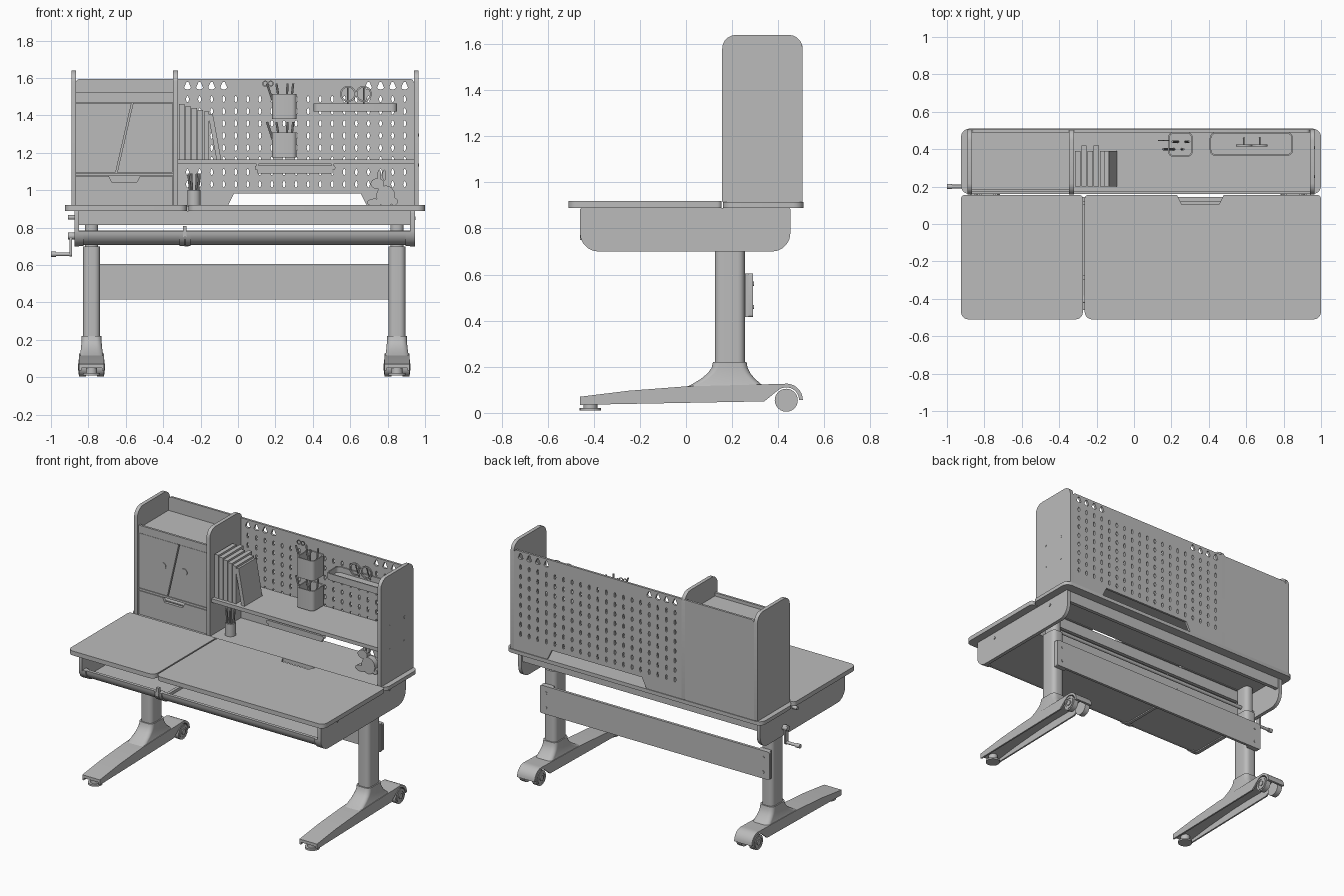
import bpy, bmesh, math
from mathutils import Vector

cube = bpy.data.objects.get("Cube")
if cube:
    bpy.data.objects.remove(cube)
material = bpy.data.materials.new("plain grey")
material.use_nodes = True
material.diffuse_color = (.5, .5, .5, 1)
material.node_tree.nodes["Principled BSDF"].inputs["Base Color"].default_value = material.diffuse_color
parts = []

def add(name, mesh):
    mesh.materials.clear()
    mesh.materials.append(material)
    part = bpy.data.objects.new(name, mesh)
    bpy.context.collection.objects.link(part)
    parts.append(part)

def from_bmesh(name, bm):
    bmesh.ops.recalc_face_normals(bm, faces=bm.faces[:])
    mesh = bpy.data.meshes.new(name)
    bm.to_mesh(mesh)
    bm.free()
    add(name, mesh)

def arc(u, v, radius, start, end, steps=8, stretch=1):
    angles = [math.radians(start + (end - start) * k / steps) for k in range(steps + 1)]
    return [(u + radius * math.cos(a), v + radius * stretch * math.sin(a)) for a in angles]

def circle(u, v, radius, stretch=1):
    return arc(u, v, radius, 0, 360, 24, stretch)[:-1]

def rounded(left, low, right, high, radius, upper=None, steps=5):
    """Rounded rectangle; the upper corners may have their own radius."""
    if upper is None:
        upper = radius
    return (arc(left + radius, low + radius, radius, 180, 270, steps)
            + arc(right - radius, low + radius, radius, 270, 360, steps)
            + arc(right - upper, high - upper, upper, 0, 90, steps)
            + arc(left + upper, high - upper, upper, 90, 180, steps))

def notch(start, end, edge, depth):
    """Cutout with sloping ends, to splice into an outline."""
    slope = math.copysign(depth / 2, end - start)
    return [(start, edge), (start + slope, edge + depth), (end - slope, edge + depth), (end, edge)]

def plate(name, axis, near, far, outline, holes=()):
    """Flat outline with holes, extruded along an axis."""
    curve = bpy.data.curves.new(name, 'CURVE')
    curve.dimensions, curve.fill_mode = '2D', 'BOTH'
    curve.extrude = abs(far - near) / 2
    for loop in [outline, *holes]:
        spline = curve.splines.new('POLY')
        spline.points.add(len(loop) - 1)
        for point, (u, v) in zip(spline.points, loop):
            point.co = (u, v, 0, 1)
        spline.use_cyclic_u, spline.use_smooth = True, False
    helper = bpy.data.objects.new(name, curve)
    bpy.context.collection.objects.link(helper)
    graph = bpy.context.evaluated_depsgraph_get()
    graph.update()
    mesh = bpy.data.meshes.new_from_object(helper.evaluated_get(graph))
    bpy.data.objects.remove(helper)
    middle = (near + far) / 2
    for vert in mesh.vertices:
        u, v, d = vert.co
        vert.co = {'x': (middle + d, u, v), 'y': (u, middle - d, v), 'z': (u, v, middle + d)}[axis]
    add(name, mesh)

def box(name, left, right, front, back, low, high):
    plate(name, 'z', low, high, [(left, front), (right, front), (right, back), (left, back)])

def loft(name, rings):
    """Stack of (height, outline) rings, capped at both ends."""
    bm = bmesh.new()
    rows = [[bm.verts.new((x, y, z)) for x, y in outline] for z, outline in rings]
    for lower, upper in zip(rows, rows[1:]):
        for i in range(len(lower)):
            bm.faces.new((lower[i - 1], lower[i], upper[i], upper[i - 1]))
    bm.faces.new(rows[0])
    bm.faces.new(rows[-1])
    from_bmesh(name, bm)

def cup(name, left, right, front, back, low, high, radius, wall=.008):
    outer = rounded(left, front, right, back, radius)
    inner = rounded(left + wall, front + wall, right - wall, back - wall, radius - wall)
    loft(name, [(low, outer), (high, outer), (high, inner), (low + wall, inner)])

def rod(name, start, end, radius):
    start, end = Vector(start), Vector(end)
    bm = bmesh.new()
    bmesh.ops.create_cone(bm, cap_ends=True, segments=8, radius1=radius, radius2=radius, depth=(end - start).length)
    turn = (end - start).to_track_quat('Z', 'Y')
    for vert in bm.verts:
        vert.co = turn @ vert.co + (start + end) / 2
    from_bmesh(name, bm)

# Shared positions
DESK, UNDER, RIM = .915, .89, .92
DESK_LEFT, DESK_RIGHT, DESK_FRONT, DESK_SPLIT = -.925, 1, -.51, .155
LEFT, MIDDLE, RIGHT = -.866, -.347, .94
FACE, BACK, THICK = .175, .49, .025
FRAME_LEFT, FRAME_RIGHT, FRAME_FRONT, FRAME_LOW = -.85, .92, -.46, .7
LEGS, LEG_FRONT, LEG_BACK = (-.783, .85), .125, .255
# Table tops: left leaf, right leaf with a cable notch, rear board
plate("left_top", 'z', UNDER, RIM, rounded(DESK_LEFT, DESK_FRONT, -.273, DESK_SPLIT, .04, .02))
leaf = rounded(-.264, DESK_FRONT, DESK_RIGHT, DESK_SPLIT, .04, .02)
leaf[18:18] = notch(.48, .23, DESK_SPLIT, -.05)
plate("right_top", 'z', UNDER, RIM, leaf)
plate("rear_board", 'z', UNDER, DESK, rounded(DESK_LEFT, .16, DESK_RIGHT, .51, .045))
# Frame under the tops, with a shallow full-width tray whose front is rounded
CORNER, TRAY_HIGH = (-.38, .78), .785
for x in (FRAME_LEFT - THICK, FRAME_RIGHT):
    plate("side_apron", 'x', x, x + THICK, rounded(FRAME_FRONT, FRAME_LOW, .453, UNDER, .08, .01))
for y in (-.3, .12, .42):
    box("cross_rail", FRAME_LEFT, FRAME_RIGHT, y, y + THICK, .815, UNDER)
tray_front = arc(*CORNER, .072, 180, 270) + arc(*CORNER, .05, 270, 180)
plate("tray_front", 'x', FRAME_LEFT, FRAME_RIGHT, tray_front)
box("tray_base", FRAME_LEFT, FRAME_RIGHT, CORNER[0], LEG_FRONT, .708, .72)
box("tray_back", FRAME_LEFT, FRAME_RIGHT, LEG_FRONT - .02, LEG_FRONT - .005, .715, TRAY_HIGH)
for x in (FRAME_LEFT, -.312, -.28, FRAME_RIGHT - THICK):
    plate("tray_band", 'x', x, x + THICK, arc(*CORNER, .079, 180, 270) + arc(*CORNER, .04, 270, 180))
box("clip_tab", -.295, -.275, FRAME_FRONT, -.44, .75, .81)
box("tray_divider", -.285, -.265, CORNER[0], LEG_FRONT, FRAME_LOW, .74)
plate("cross_shaft", 'x', FRAME_LEFT, FRAME_RIGHT, circle(.19, .745, .012))
# Legs, hollow feet and casters
TOE, HEEL, NECK_TOP = -.46, (.435, .055), .22
slope = [(TOE, .07), (-.25, .096), (0, .115)]
arch = arc(*HEEL, .072, 100, 0)
foot_side = slope + arch + arc(*HEEL, .056, 0, 130) + [(.34, .05), (TOE, .035)]
foot_cover = slope + arch + arc(*HEEL, .056, 0, 100) + [(u, v - .02) for u, v in reversed(slope)]

def leg_outline(x, grow, flare=0):
    """Column cross-section, optionally spread along the foot."""
    half = .045 + grow + flare / 80
    return rounded(x - half, LEG_FRONT - grow - flare / 7, x + half, LEG_BACK + grow + flare / 10, .03)

for x in LEGS:
    for side in (-1, 1):
        plate("foot_side", 'x', x + side * .055, x + side * .066, foot_side)
        plate("wheel", 'x', x + side * .03, x + side * .066, circle(*HEEL, .05))
        plate("wheel_rim", 'x', x + side * .06, x + side * .07, circle(*HEEL, .04), [circle(*HEEL, .032)])
        plate("wheel_hub", 'x', x + side * .06, x + side * .072, circle(*HEEL, .018))
    plate("foot_cover", 'x', x - .064, x + .064, foot_cover)
    levels = [step / 5 for step in range(6)]
    loft("foot_neck", [(.1 + t * (NECK_TOP - .1), leg_outline(x, .008, (1 - t) ** 2)) for t in levels])
    loft("leg_column", [(z, leg_outline(x, 0)) for z in (.2, FRAME_LOW)])
    loft("inner_column", [(z, leg_outline(x, -.01)) for z in (FRAME_LOW, UNDER)])
    plate("front_pad", 'z', .01, .022, circle(x, -.415, .046))
    plate("pad_stem", 'z', .02, .07, circle(x, -.415, .03))
# Rear panel between the legs, with brackets and bolts
plate("modesty_panel", 'y', .272, .29, rounded(-.83, .415, .895, .605, .012))
for x in LEGS:
    box("panel_bracket", x - .04, x + .04, LEG_BACK, .274, .415, .605)
    for z in (.46, .56):
        plate("panel_bolt", 'y', .28, .294, circle(x, z, .009))
# Uprights and their bolts
for x in (LEFT - THICK, MIDDLE, RIGHT):
    plate("upright", 'x', x, x + THICK, rounded(.157, DESK, .506, 1.64, .003, .06))
for y in (.255, .41):
    for z in (1.135, 1.295):
        plate("upright_bolt", 'x', RIGHT, RIGHT + .027, circle(y, z, .008))
for y in (-.285, .275):
    plate("apron_bolt", 'x', FRAME_RIGHT, FRAME_RIGHT + .03, circle(y, .85, .009))
# Pegboard: oval holes, drop-shaped holes on top, cable cutout below
board = rounded(LEFT, DESK, RIGHT, 1.595, .002, .02)
board[6:6] = notch(-.055, .69, DESK, .068)
holes = []
for column in range(19):
    x = -.27 + column * .0645
    holes += [circle(x, 1.487 - row * .065, .0075, 2.3)[::2] for row in range(8)]
    if column < 4 or column > 14:
        holes.append(arc(x, 1.55, .018, 180, 360, 8, .6) + [(x + .005, 1.58), (x - .005, 1.58)])
plate("pegboard", 'y', BACK, .505, board, holes)
# Cabinet: open tray on top, two slanted doors, drawer with a grip
INNER = MIDDLE - .004
box("cabinet_top", LEFT, MIDDLE, FACE, BACK, 1.485, 1.5)
box("cabinet_lip", LEFT, MIDDLE, FACE - .005, FACE + .01, 1.47, 1.522)
box("cabinet_shelf", LEFT, MIDDLE, FACE, BACK, 1.078, 1.092)
DOOR_LOW, DOOR_HIGH, DRAWER_HIGH = 1.095, 1.466, 1.075
for name, edge, side in (("left_door", LEFT, -1), ("right_door", INNER, 1)):
    plate(name, 'y', FACE, FACE + .02, [(edge, DOOR_LOW), (-.65 + side * .004, DOOR_LOW),
                                        (-.565 + side * .004, DOOR_HIGH), (edge, DOOR_HIGH)])
    plate("door_knob", 'y', FACE - .004, FACE, circle(-.607 + side * .08, 1.29, .024))
plate("drawer_front", 'y', FACE, FACE + .02, [(LEFT, DESK), (INNER, DESK), (INNER, DRAWER_HIGH),
                                              *notch(-.525, -.69, DRAWER_HIGH, -.03), (LEFT, DRAWER_HIGH)])
box("drawer_body", LEFT, INNER, FACE + .04, BACK, DESK, 1.04)
# Shelf with a light bar under its front edge
SHELF = 1.165
box("shelf", MIDDLE, RIGHT, FACE, BACK, SHELF - THICK, SHELF)
plate("light_bar", 'y', FACE, FACE + THICK, rounded(.09, 1.108, .52, 1.132, .009))
box("light_strip", .105, .505, FACE + .005, FACE + .02, 1.09, 1.11)
for x in (.1, .5):
    box("light_bracket", x, x + .01, FACE + .005, FACE + .02, 1.12, SHELF)
# Row of books and one leaning on them
for i in range(5):
    x = MIDDLE + .032 + i * .033
    box("book", x, x + .029, .2, .39 + i % 2 * .03, SHELF, 1.46 - i * .01)
plate("leaning_book", 'y', .2, .39, [(-.115, SHELF), (-.09, SHELF), (-.135, 1.41), (-.16, 1.405)])
# Two pen cups, one above the other
for low in (1.38, 1.175):
    cup("pen_cup", .183, .313, .36, BACK, low, low + .135, .025)
    for i, lean in enumerate((-.06, -.03, .01, .02)):
        x, y = .215 + i * .02, .4 + i % 2 * .04
        rod("pen", (x, y, low + .01), (x + lean, y, low + .19), .006)
for x in (.145, .175):
    plate("scissor_handle", 'y', .445, .45, circle(x, 1.57, .016), [circle(x, 1.57, .01)])
# Hanging tray with spectacles
cup("hanging_tray", .405, .85, .365, BACK, 1.42, 1.465, .03)
for x in (.588, .672):
    plate("spectacle_rim", 'y', .415, .425, circle(x, 1.515, .043), [circle(x, 1.515, .034)])
    rod("spectacle_arm", (x, .42, 1.55), (x, .46, 1.45), .004)
# Pencil pot on the desk
POT_X, POT_Y = -.235, .255
cup("pencil_pot", POT_X - .035, POT_X + .035, POT_Y - .035, POT_Y + .035, DESK, 1, .034)
for u, v in circle(0, 0, .015)[::4]:
    rod("pencil", (POT_X + u, POT_Y + v, DESK + .01), (POT_X + u * 2, POT_Y + v * 2, 1.09), .006)
# Rabbit figure from layered ovals
for name, x, z, radius, stretch, depth in (
        ("rabbit_body", .79, .97, .05, 1.1, .02), ("rabbit_head", .745, 1.035, .036, .8, .018),
        ("rabbit_ear", .755, 1.08, .01, 3, .012), ("rabbit_ear", .782, 1.08, .01, 3, .014),
        ("rabbit_paw", .73, .935, .04, .5, .016), ("rabbit_tail", .835, .94, .02, 1, .015)):
    plate(name, 'y', .29 - depth, .29 + depth, circle(x, z, radius, stretch))
# Height crank and tilt knob
CRANK_Y, GRIP_Z = .2, .658
plate("crank_hub", 'x', -.91, LEFT, circle(CRANK_Y, .755, .018))
plate("crank_arm", 'x', -.9, -.887, rounded(CRANK_Y - .015, .645, CRANK_Y + .015, .775, .014))
plate("crank_handle", 'x', -.98, -.89, circle(CRANK_Y, GRIP_Z, .01))
plate("crank_grip", 'x', -1, -.972, circle(CRANK_Y, GRIP_Z, .014))
plate("tilt_knob", 'x', -.91, LEFT, circle(.1, .855, .012))
# Smooth the rounded surfaces, keep edges crisp
bpy.ops.object.select_all(action='DESELECT')
for part in parts:
    part.select_set(True)
bpy.context.view_layer.objects.active = parts[0]
bpy.ops.object.shade_smooth_by_angle(angle=math.radians(32))
